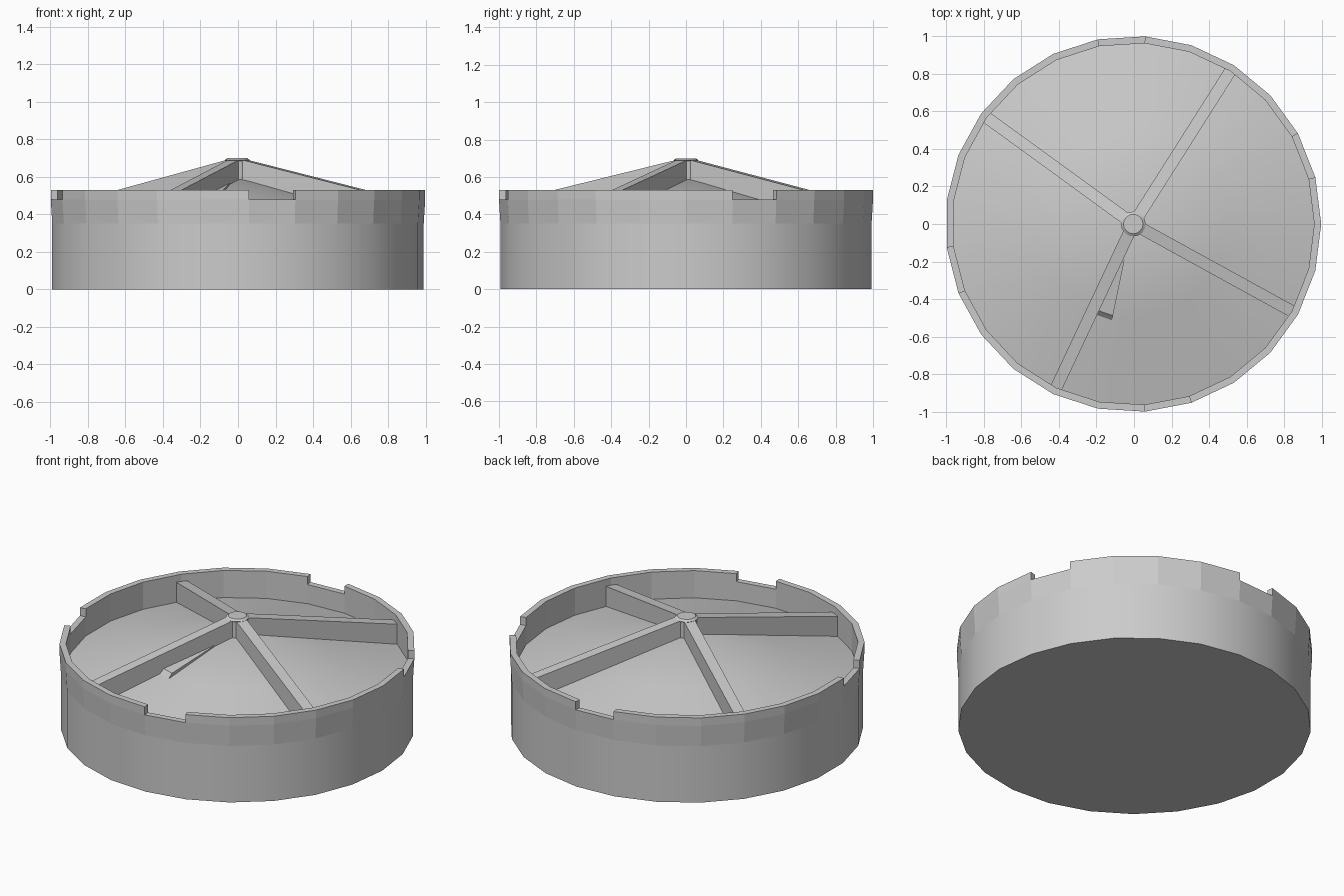
import bpy, bmesh, math
from mathutils import Matrix, Vector

if "Cube" in bpy.data.objects:
    bpy.data.objects.remove(bpy.data.objects["Cube"], do_unlink=True)

SIDES = 25
STEP = math.tau / SIDES
SHIFT = Vector((-0.004, 0, 0))

grey = bpy.data.materials.new("plain_grey")
grey.use_nodes = True
colour = (0.6, 0.6, 0.6, 1)
grey.diffuse_color = colour
grey.node_tree.nodes["Principled BSDF"].inputs["Base Color"].default_value = colour


def finish(name, bm, smooth=False):
    bmesh.ops.recalc_face_normals(bm, faces=bm.faces)
    mesh = bpy.data.meshes.new(name)
    bm.to_mesh(mesh)
    bm.free()
    mesh.materials.append(grey)
    obj = bpy.data.objects.new(name, mesh)
    bpy.context.collection.objects.link(obj)
    obj.location = SHIFT
    if smooth:
        bpy.ops.object.select_all(action="DESELECT")
        obj.select_set(True)
        bpy.context.view_layer.objects.active = obj
        bpy.ops.object.shade_smooth_by_angle(angle=math.radians(30))
    return obj


def lathe(profile, closed=False, sides=SIDES):
    """Revolve (radius, height) points; the first side starts on +x."""
    bm = bmesh.new()
    rings = []
    for r, z in profile:
        if r == 0:
            rings.append([bm.verts.new((0, 0, z))] * sides)
        else:
            rings.append([bm.verts.new((r * math.cos(i * math.tau / sides),
                                        r * math.sin(i * math.tau / sides), z))
                          for i in range(sides)])
    pairs = list(zip(rings, rings[1:]))
    if closed:
        pairs.append((rings[-1], rings[0]))
    for a, b in pairs:
        for i in range(sides):
            j = (i + 1) % sides
            bm.faces.new(list(dict.fromkeys((a[i], a[j], b[j], b[i]))))
    return bm


def polar(r, angle, z):
    return Vector((r * math.cos(angle), r * math.sin(angle), z))


# Smooth round body with a closed floor
finish("body_wall", lathe([(0, 0), (0.994, 0), (0.994, 0.35)]), True)

# Faceted upper band, raised everywhere except at four notches
NOTCHES = {1, 6, 13, 19}
bm = lathe([(0.994, 0.35), (1.002, 0.48), (0.965, 0.48), (0.965, 0.34)], closed=True)
raised = []
for f in bm.faces:
    c = f.calc_center_median()
    k = int((math.atan2(c.y, c.x) % math.tau) / STEP)
    if c.z > 0.475 and k not in NOTCHES:
        raised.append(f)
grown = bmesh.ops.extrude_face_region(bm, geom=raised)["geom"]
bmesh.ops.translate(bm, vec=(0, 0, 0.05),
                    verts=[v for v in grown if isinstance(v, bmesh.types.BMVert)])
bmesh.ops.delete(bm, geom=[f for f in raised if f.is_valid], context="FACES_ONLY")
finish("notched_rim", bm)

# Shallow conical roof inside the rim
finish("roof_cone", lathe([(0.97, 0.36), (0.5, 0.476), (0, 0.6)]), True)

# Four sloping ribs running from the hub to corners of the rim
for n, corner in enumerate((4, 10, 17, 23), 1):
    bm = bmesh.new()
    outline = [(0.03, 0.56), (0.965, 0.34), (0.965, 0.485), (0.03, 0.694)]
    face = bm.faces.new([bm.verts.new((r, -0.032, z)) for r, z in outline])
    side = bmesh.ops.extrude_face_region(bm, geom=[face])["geom"]
    bmesh.ops.translate(bm, vec=(0, 0.064, 0),
                        verts=[v for v in side if isinstance(v, bmesh.types.BMVert)])
    if not face.is_valid or len(bm.faces) < 6:
        bm.faces.new([v for v in bm.verts][:4])
    bmesh.ops.rotate(bm, verts=bm.verts, matrix=Matrix.Rotation(corner * STEP, 3, "Z"))
    finish(f"rib_{n}", bm)

# Central hub with a slightly bevelled cap
finish("hub", lathe([(0.06, 0.56), (0.06, 0.685), (0.066, 0.69),
                     (0.052, 0.7), (0, 0.7)], sides=16), True)

# Small raised wedge on the roof beside one rib
bm = bmesh.new()
a, b = 17 * STEP, 18 * STEP
tip = bm.verts.new(polar(0.06, (a + b) / 2, 0.587))
top = [bm.verts.new(polar(0.5, t, 0.497)) for t in (a, b - 0.03)]
foot = [bm.verts.new(polar(0.53, t, 0.464)) for t in (a, b - 0.03)]
bm.faces.new((tip, top[0], top[1]))
bm.faces.new((top[0], foot[0], foot[1], top[1]))
bm.faces.new((tip, top[1], foot[1]))
bm.faces.new((tip, foot[0], top[0]))
finish("roof_wedge", bm)
